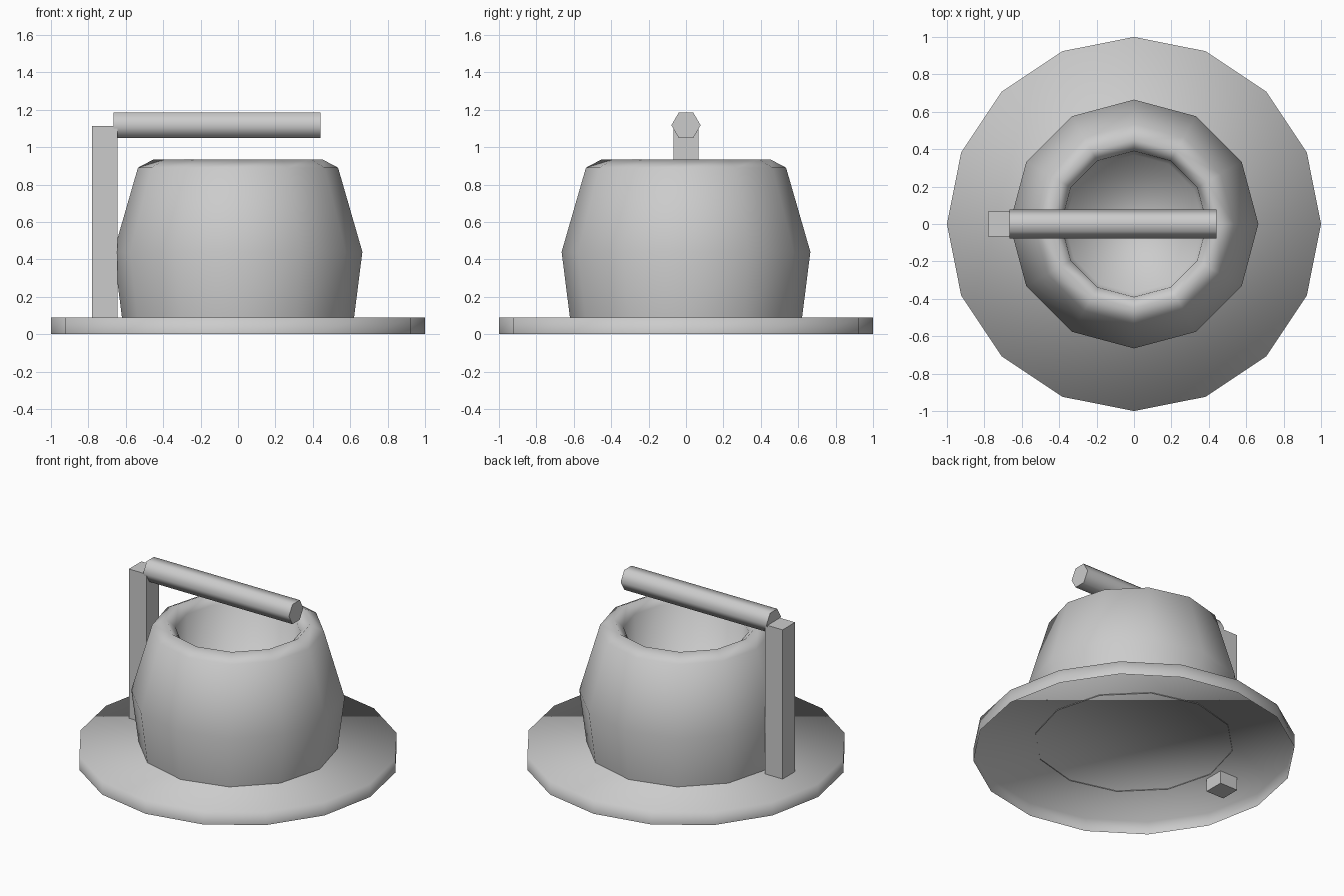
import bpy, bmesh, math
from mathutils import Matrix

if "Cube" in bpy.data.objects:
    bpy.data.objects.remove(bpy.data.objects["Cube"])


def finish(bm, name, smooth):
    bmesh.ops.recalc_face_normals(bm, faces=bm.faces)
    for f in bm.faces:
        f.smooth = smooth
    me = bpy.data.meshes.new(name)
    bm.to_mesh(me)
    bm.free()
    ob = bpy.data.objects.new(name, me)
    bpy.context.collection.objects.link(ob)
    return ob


def lathe(name, profile, sides):
    """Stack of rings joined by quads; the last ring is filled, the first stays open."""
    bm = bmesh.new()
    rings = []
    for r, z in profile:
        rings.append([bm.verts.new((r * math.cos(2 * math.pi * i / sides),
                                    r * math.sin(2 * math.pi * i / sides), z))
                      for i in range(sides)])
    for a, b in zip(rings, rings[1:]):
        for i in range(sides):
            j = (i + 1) % sides
            bm.faces.new((a[i], a[j], b[j], b[i]))
    bm.faces.new(rings[-1])
    ob = finish(bm, name, True)
    # open shells: make sure the outer wall faces outwards
    wall = ob.data.polygons[0]
    if wall.normal.dot(wall.center) < 0:
        ob.data.flip_normals()
    return ob


# Saucer: side wall and flat top, open underneath
lathe("saucer", [(1.0, 0.0), (1.0, 0.09)], 16)

# Pot: bulging wall, rounded lip, hollow inside
lathe("pot", [(0.62, 0.085), (0.665, 0.44), (0.535, 0.89),
              (0.45, 0.935), (0.39, 0.88), (0.37, 0.50)], 12)

# Upright post, reaching down through the saucer
bm = bmesh.new()
bmesh.ops.create_cube(bm, size=1.0, matrix=Matrix.Translation((-0.712, 0, 0.557))
                      @ Matrix.Diagonal((0.135, 0.135, 1.11, 1)))
finish(bm, "post", False)

# Six-sided horizontal bar over the pot
bm = bmesh.new()
bmesh.ops.create_cone(bm, cap_ends=True, segments=6, radius1=0.078, radius2=0.078,
                      depth=1.105, matrix=Matrix.Translation((-0.112, 0, 1.117))
                      @ Matrix.Rotation(math.pi / 2, 4, 'Y'))
# turn the hexagon so that its corners point sideways
if max(v.co.y for v in bm.verts) < 0.075:
    bmesh.ops.rotate(bm, verts=bm.verts, cent=(0, 0, 1.117),
                     matrix=Matrix.Rotation(math.pi / 6, 3, 'X'))
bar = finish(bm, "bar", True)
bpy.ops.object.select_all(action='DESELECT')
bar.select_set(True)
bpy.context.view_layer.objects.active = bar
bpy.ops.object.shade_smooth_by_angle(angle=math.radians(65))
